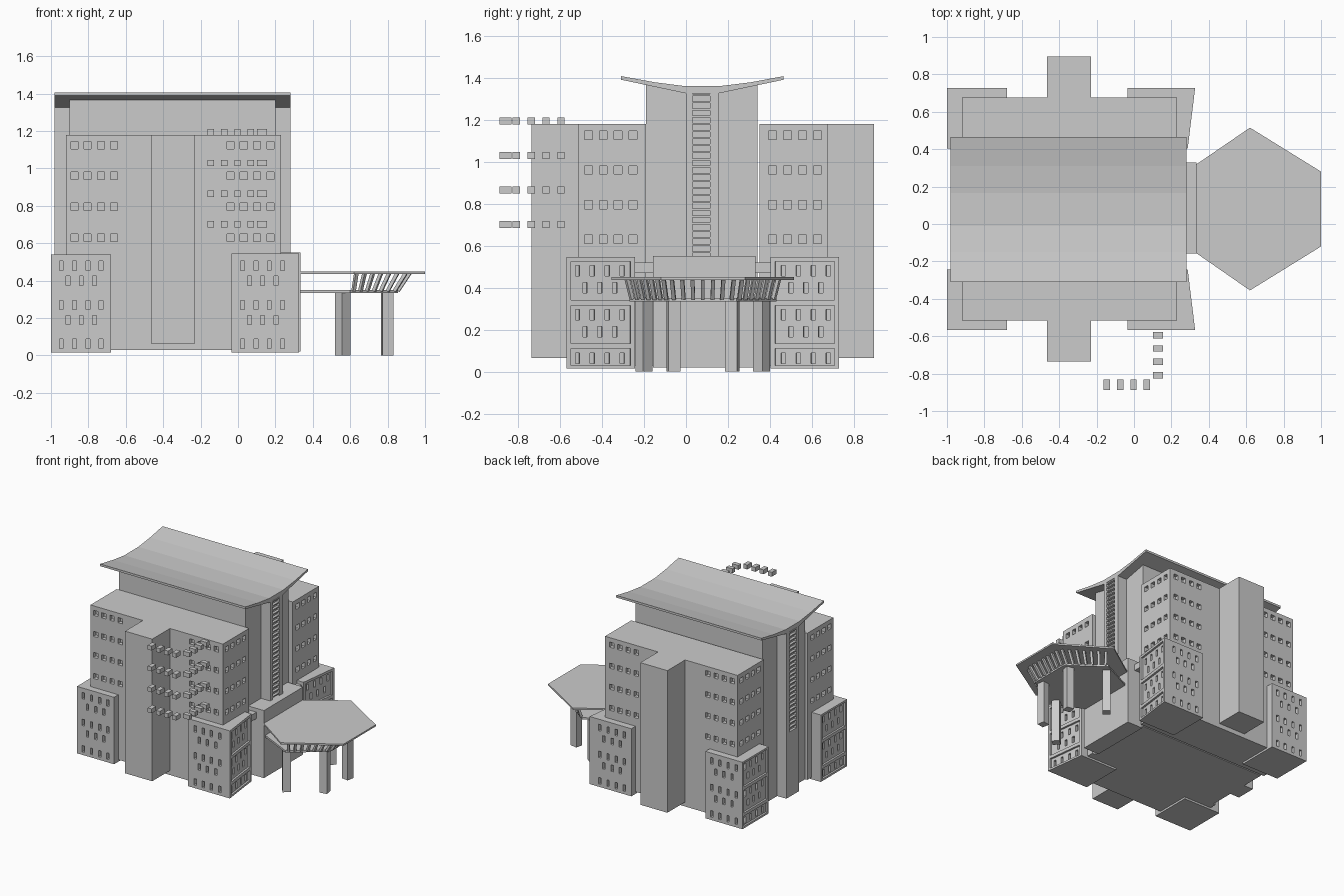
import bpy, bmesh
from math import radians, atan
from mathutils import Matrix, Vector

old = bpy.data.objects.get("Cube")
if old:
    bpy.data.objects.remove(old, do_unlink=True)

MID_Y = 0.08  # symmetry plane of the building

grey = bpy.data.materials.new("plain grey")
grey.use_nodes = True
grey.diffuse_color = (0.6, 0.6, 0.6, 1)
grey.node_tree.nodes["Principled BSDF"].inputs["Base Color"].default_value = (0.6, 0.6, 0.6, 1)


def finish(name, bm):
    bmesh.ops.recalc_face_normals(bm, faces=bm.faces)
    mesh = bpy.data.meshes.new(name)
    bm.to_mesh(mesh)
    bm.free()
    mesh.materials.append(grey)
    obj = bpy.data.objects.new(name, mesh)
    bpy.context.collection.objects.link(obj)
    return obj


def add_box(bm, centre, size, rot=Matrix.Identity(4)):
    mat = Matrix.Translation(centre) @ rot @ Matrix.Diagonal((*size, 1))
    bmesh.ops.create_cube(bm, size=1, matrix=mat)


def boxes(name, specs):
    """One object from (centre, size[, rotation]) boxes."""
    bm = bmesh.new()
    for spec in specs:
        add_box(bm, *spec)
    return finish(name, bm)


def span(x0, x1, y0, y1, z0, z1):
    return (((x0 + x1) / 2, (y0 + y1) / 2, (z0 + z1) / 2), (x1 - x0, y1 - y0, z1 - z0))


def prism(name, pts, axis, lo, hi):
    """Extrude a profile along x (yz points) or z (xy points)."""
    bm = bmesh.new()
    place = (lambda p, t: (t, *p)) if axis == "x" else (lambda p, t: (*p, t))
    face = bm.faces.new([bm.verts.new(place(p, lo)) for p in pts])
    ext = bmesh.ops.extrude_face_region(bm, geom=[face])
    move = Vector(place((0, 0), hi - lo))
    bmesh.ops.translate(bm, vec=move, verts=[v for v in ext["geom"] if isinstance(v, bmesh.types.BMVert)])
    return finish(name, bm)


def cut(obj, specs):
    """Recess a set of separate boxes into an object."""
    cutter = boxes("window_cutter", specs)
    cutter.hide_render = True
    mod = obj.modifiers.new("cut", "BOOLEAN")
    mod.operation, mod.solver, mod.object = "DIFFERENCE", "EXACT", cutter
    deps = bpy.context.evaluated_depsgraph_get()
    mesh = bpy.data.meshes.new_from_object(obj.evaluated_get(deps))
    obj.modifiers.clear()
    obj.data = mesh
    bpy.data.objects.remove(cutter, do_unlink=True)


def mirror_back(obj, name):
    """Copy a front part to the back of the building."""
    bm = bmesh.new()
    bm.from_mesh(obj.data)
    for v in bm.verts:
        v.co.y = 2 * MID_Y - v.co.y
    bmesh.ops.reverse_faces(bm, faces=bm.faces)
    return finish(name, bm)


# Upper wings with square window recesses on the long side and both ends
wing = boxes("front_wing", [span(-0.92, 0.23, -0.515, -0.19, 0.03, 1.18)])
recess = 0.06
holes = []
for row in range(4):
    z = 1.125 - 0.165 * row
    for i in range(4):
        for x in (-0.875, -0.04):
            holes.append(((x + 0.071 * i, -0.515, z), (0.038, recess, 0.04)))
        for x in (-0.92, 0.23):
            holes.append(((x, -0.465 + 0.071 * i, z), (recess, 0.038, 0.04)))
cut(wing, holes)
mirror_back(wing, "back_wing")

# Blank stair towers on the long sides
tower = boxes("front_tower", [span(-0.465, -0.23, -0.735, -0.515, 0.065, 1.18)])
mirror_back(tower, "back_tower")

# Tall core that rises to the roof
prism("core", [(-0.19, 0.03), (-0.19, 1.365), (0, 1.325), (0.155, 1.325), (0.34, 1.365), (0.34, 0.03)],
      "x", -0.9, 0.2)

# Swept roof with a flat centre
prism("roof", [(-0.31, 1.39), (-0.31, 1.407), (-0.15, 1.378), (-0.01, 1.36), (0.165, 1.36), (0.31, 1.378),
               (0.465, 1.407), (0.465, 1.39), (0.155, 1.325), (0, 1.325)], "x", -0.98, 0.28)

# End columns with a slot of thin panes
for side, inner, outer in (("left", 0.2, 0.28), ("right", -0.9, -0.98)):
    back = outer - 0.02 if outer > inner else outer + 0.02
    x0, x1 = sorted((inner, outer))
    b0, b1 = sorted((inner, back))
    parts = [span(x0, x1, 0, 0.03, 0.03, 1.325), span(x0, x1, 0.115, 0.155, 0.03, 1.325),
             span(b0, b1, 0.03, 0.115, 0.03, 1.325)]
    s0, s1 = sorted((back, outer))
    for i in range(24):
        z = 0.53 + 0.034 * i
        parts.append(span(s0, s1, 0.03, 0.115, z, z + 0.009))
    parts.append(span(s0, s1, 0.03, 0.115, 0.03, 0.53))
    boxes(side + "_end_column", parts)

# Low corner blocks: staggered windows, banded recessed panels on the end
ROWS = ((0.48, 0), (0.4, 1), (0.27, 0), (0.19, 1), (0.063, 0))
BANDS = ((0.34, 0.525), (0.135, 0.315), (0.03, 0.11))


def corner_block(name, x_in, x_out, slant, first, top):
    sign = 1 if x_out > x_in else -1
    y0, y1 = -0.568, -0.243
    block = prism(name, [(x_in, y0), (x_out, y0), (x_out - sign * slant, y1), (x_in, y1)], "z", 0.015, top)
    turn = Matrix.Rotation(atan(slant / (y1 - y0)) * sign, 4, "Z")

    def face_x(y):
        return x_out - sign * slant * (y - y0) / (y1 - y0)

    mid = (y0 + y1) / 2
    cut(block, [((face_x(mid), mid, (a + b) / 2), (0.03, 0.285, b - a), turn) for a, b in BANDS])
    holes = []
    for z, stagger in ROWS:
        for i in range(4 - stagger):
            shift = 0.071 * i + 0.036 * stagger
            holes.append(((first + shift, y0, z), (0.021, 0.06, 0.05)))
            y = -0.515 + shift
            holes.append(((face_x(y), y, z), (0.07, 0.021, 0.05), turn))
    cut(block, holes)
    mirror_back(block, name.replace("front", "back"))


corner_block("front_left_corner_block", -0.035, 0.327, 0.04, 0.025, 0.545)
corner_block("front_right_corner_block", -0.678, -1.0, 0, -0.945, 0.54)

# Entrance lobby and its side ledges
boxes("lobby", [span(0.2, 0.335, -0.157, 0.33, 0.02, 0.55)])
boxes("lobby_ledges", [span(0.2, 0.27, -0.25, -0.157, 0.47, 0.52), span(0.2, 0.27, 0.33, 0.42, 0.47, 0.52)])

# Six-sided entrance canopy with a smaller ceiling slab below
upper = [(0.335, -0.157), (0.62, -0.355), (1.0, -0.12), (1.0, 0.28), (0.62, 0.515), (0.335, 0.32)]
lower = [(0.335, -0.14), (0.6, -0.27), (0.855, -0.08), (0.855, 0.24), (0.6, 0.43), (0.335, 0.3)]
prism("canopy_roof", upper, "z", 0.437, 0.45)
prism("canopy_ceiling", lower, "z", 0.335, 0.35)

# Leaning louvres between the two slabs on the three outer sides
louvres = []
centre = Vector((0.6, MID_Y, 0.44))
for k in range(1, 4):
    for i in range(7):
        t = (i + 0.5) / 7
        foot = Vector((*lower[k], 0.345)).lerp(Vector((*lower[k + 1], 0.345)), t)
        head = Vector((*upper[k], 0.44)).lerp(Vector((*upper[k + 1], 0.44)), t)
        head = foot.lerp(centre.lerp(head, 0.9), 0.6)
        head.z = 0.44
        lean = head - foot
        louvres.append(((foot + head) / 2, (0.018, 0.018, lean.length),
                        lean.to_track_quat("Z", "Y").to_matrix().to_4x4()))
boxes("canopy_louvres", louvres)

# Canopy legs
legs = []
for x, y, angle in ((0.56, -0.2, 40), (0.797, -0.06, 10)):
    for yy, a in ((y, angle), (2 * MID_Y - y, -angle)):
        legs.append(((x, yy, 0.17), (0.058, 0.058, 0.34), Matrix.Rotation(radians(a), 4, "Z")))
boxes("canopy_legs", legs)

# Loose small blocks hovering off the front in an L-shaped plan
loose = []
for row in range(4):
    z = 1.193 - 0.164 * row
    for i in range(4):
        loose.append(((-0.145 + 0.071 * i, -0.86, z), (0.034, 0.056, 0.034)))
        loose.append(((0.128, -0.808 + 0.071 * i, z), (0.055, 0.034, 0.034)))
boxes("floating_blocks", loose)
